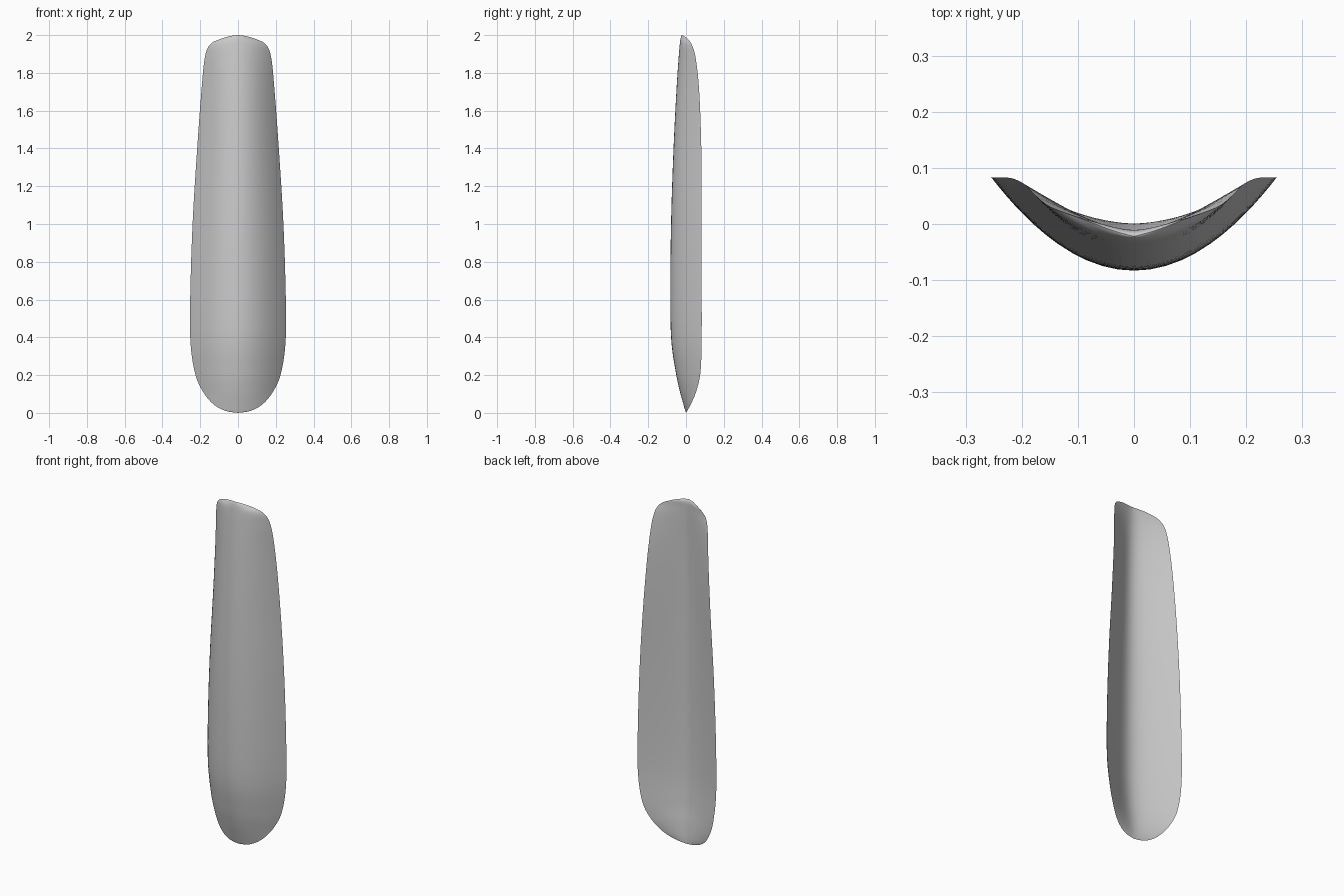
import bpy, bmesh, math

cube = bpy.data.objects.get("Cube")
if cube:
    bpy.data.objects.remove(cube, do_unlink=True)

# Cross-section stations: height, half width, front centre y, rim y, back centre y
STATIONS = [
    (0.0, 0.0, 0.0, 0.0, 0.0),
    (0.012, 0.07, -0.004, 0.007, 0.001),
    (0.05, 0.135, -0.015, 0.028, -0.001),
    (0.12, 0.19, -0.034, 0.056, -0.008),
    (0.22, 0.23, -0.055, 0.077, -0.02),
    (0.4, 0.253, -0.079, 0.083, -0.031),
    (0.7, 0.251, -0.083, 0.083, -0.034),
    (1.05, 0.238, -0.078, 0.083, -0.031),
    (1.4, 0.216, -0.066, 0.081, -0.026),
    (1.7, 0.194, -0.051, 0.07, -0.019),
    (1.88, 0.176, -0.039, 0.051, -0.013),
    (1.95, 0.148, -0.033, 0.03, -0.011),
    (1.98, 0.092, -0.029, 0.009, -0.011),
    (1.995, 0.04, -0.025, -0.011, -0.015),
    (2.0, 0.0, -0.022, -0.022, -0.022),
]
STEPS, HALF = 6, 14


def spline(a, b, c, d, u):
    return b + 0.5 * u * (c - a + u * (2*a - 5*b + 4*c - d + u * (3*(b - c) + d - a)))


def smooth_rows(table):
    """Blend the stations into a fine run of sections."""
    last = len(table) - 1
    for i in range(last):
        quad = [table[min(max(k, 0), last)] for k in range(i - 1, i + 3)]
        for s in range(STEPS):
            yield [spline(*v, s / STEPS) for v in zip(*quad)]
    yield list(table[-1])


def section(z, w, front, rim, back):
    """Closed crescent: parabolic front, softly creased back."""
    soft = 0.28
    span = math.hypot(1, soft) - soft
    ts = [math.sin(math.pi / 2 * k / HALF) for k in range(-HALF, HALF + 1)]
    outer = [(w*t, front + (rim - front) * t*t, z) for t in ts]
    inner = [(w*t, back + (rim - back) * (math.hypot(t, soft) - soft) / span, z)
             for t in ts[-2:0:-1]]
    return outer + inner


# Curved blade, skinned from one section to the next
bm = bmesh.new()
rings = [[bm.verts.new(p) for p in section(*row)] for row in smooth_rows(STATIONS)]
for low, high in zip(rings, rings[1:]):
    for k in range(len(low)):
        n = (k + 1) % len(low)
        bm.faces.new((low[k], low[n], high[n], high[k]))
bmesh.ops.remove_doubles(bm, verts=bm.verts, dist=0.00005)
bmesh.ops.recalc_face_normals(bm, faces=bm.faces)
mesh = bpy.data.meshes.new("curved_blade")
bm.to_mesh(mesh)
bm.free()
blade = bpy.data.objects.new("curved_blade", mesh)
bpy.context.collection.objects.link(blade)

# Plain grey finish
grey = bpy.data.materials.new("plain_grey")
grey.use_nodes = True
colour = (0.6, 0.6, 0.6, 1)
grey.diffuse_color = colour
grey.node_tree.nodes["Principled BSDF"].inputs["Base Color"].default_value = colour
mesh.materials.append(grey)

bpy.context.view_layer.objects.active = blade
blade.select_set(True)
bpy.ops.object.shade_smooth_by_angle(angle=math.radians(40))
